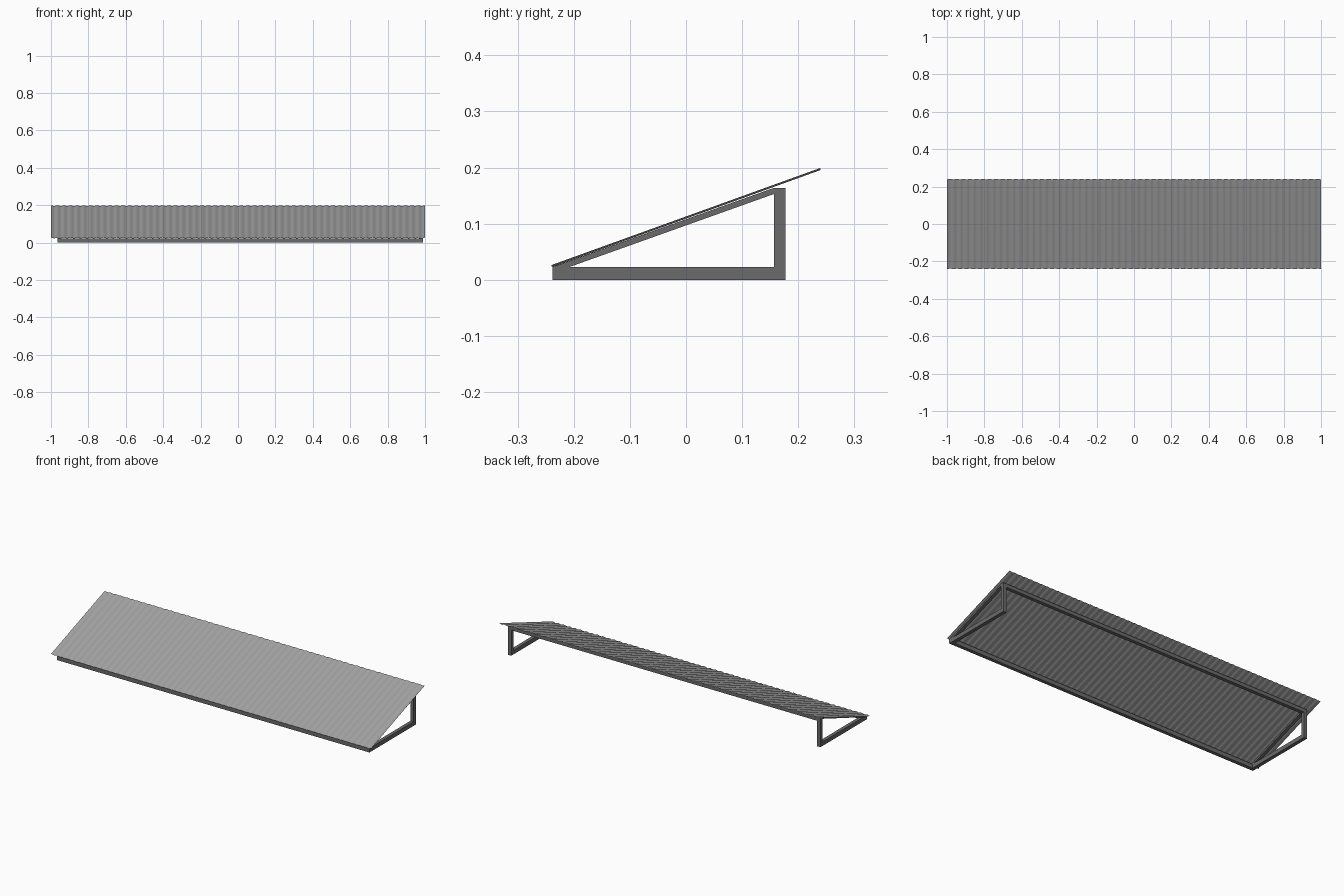
import bpy
import math

if "Cube" in bpy.data.objects:
    bpy.data.objects.remove(bpy.data.objects["Cube"])

BAR = 0.02            # frame bar width
X_LEFT, X_RIGHT = -0.964, 0.988
Y_FRONT, Y_BACK = -0.238, 0.177
BASE_H, POST_H = 0.023, 0.164


def grey(name, value):
    mat = bpy.data.materials.new(name)
    mat.diffuse_color = (value, value, value, 1)
    mat.use_nodes = True
    mat.node_tree.nodes["Principled BSDF"].inputs["Base Color"].default_value = mat.diffuse_color
    return mat


FRAME = grey("dark_steel", 0.145)
SHEET = grey("sheet_metal", 0.36)


def make_object(name, verts, faces, mat):
    mesh = bpy.data.meshes.new(name)
    mesh.from_pydata(verts, [], faces)
    mesh.materials.append(mat)
    mesh.update()
    obj = bpy.data.objects.new(name, mesh)
    bpy.context.collection.objects.link(obj)
    return obj


def extrude_x(name, profile, x0, x1):
    """Extrude a counter-clockwise (y, z) profile along x."""
    n = len(profile)
    verts = [(x, y, z) for x in (x0, x1) for y, z in profile]
    faces = [tuple(reversed(range(n))), tuple(range(n, 2 * n))]
    faces += [(i, (i + 1) % n, (i + 1) % n + n, i + n) for i in range(n)]
    return make_object(name, verts, faces, FRAME)


def rect(y0, y1, z0, z1):
    return [(y0, z0), (y1, z0), (y1, z1), (y0, z1)]


# Triangular end brackets: base, post and sloping rafter
post_y = Y_BACK - BAR
rafter = [(Y_FRONT, BASE_H - 0.011), (post_y, POST_H - 0.011),
          (post_y, POST_H), (Y_FRONT, BASE_H)]
for side, x0 in (("left", X_LEFT), ("right", X_RIGHT - BAR)):
    x1 = x0 + BAR
    extrude_x(side + "_base_bar", rect(Y_FRONT, Y_BACK, 0, BASE_H), x0, x1)
    extrude_x(side + "_post", rect(post_y, Y_BACK, BASE_H, POST_H), x0, x1)
    extrude_x(side + "_rafter", rafter, x0, x1)

# Long rails joining the brackets
extrude_x("front_rail", rect(Y_FRONT, Y_FRONT + BAR, 0, BASE_H),
          X_LEFT + BAR, X_RIGHT - BAR)
extrude_x("back_rail", rect(post_y, Y_BACK, POST_H - BAR, POST_H),
          X_LEFT + BAR, X_RIGHT - BAR)

# Corrugated roof sheet
WAVES, STEPS, AMP = 57, 8, 0.0018
slope = math.atan2(0.174, 0.479)
verts, faces = [], []
count = WAVES * STEPS
for i in range(count + 1):
    x = -1 + 2 * i / count
    w = AMP * math.cos(2 * math.pi * i / STEPS)
    dy, dz = -w * math.sin(slope), w * math.cos(slope)
    verts += [(x, -0.2395 + dy, 0.0245 + dz), (x, 0.2395 + dy, 0.1975 + dz)]
for i in range(count):
    a = 2 * i
    faces.append((a, a + 2, a + 3, a + 1))
roof = make_object("roof_sheet", verts, faces, SHEET)
bpy.context.view_layer.objects.active = roof
roof.select_set(True)
bpy.ops.object.shade_smooth_by_angle(angle=math.radians(35))
